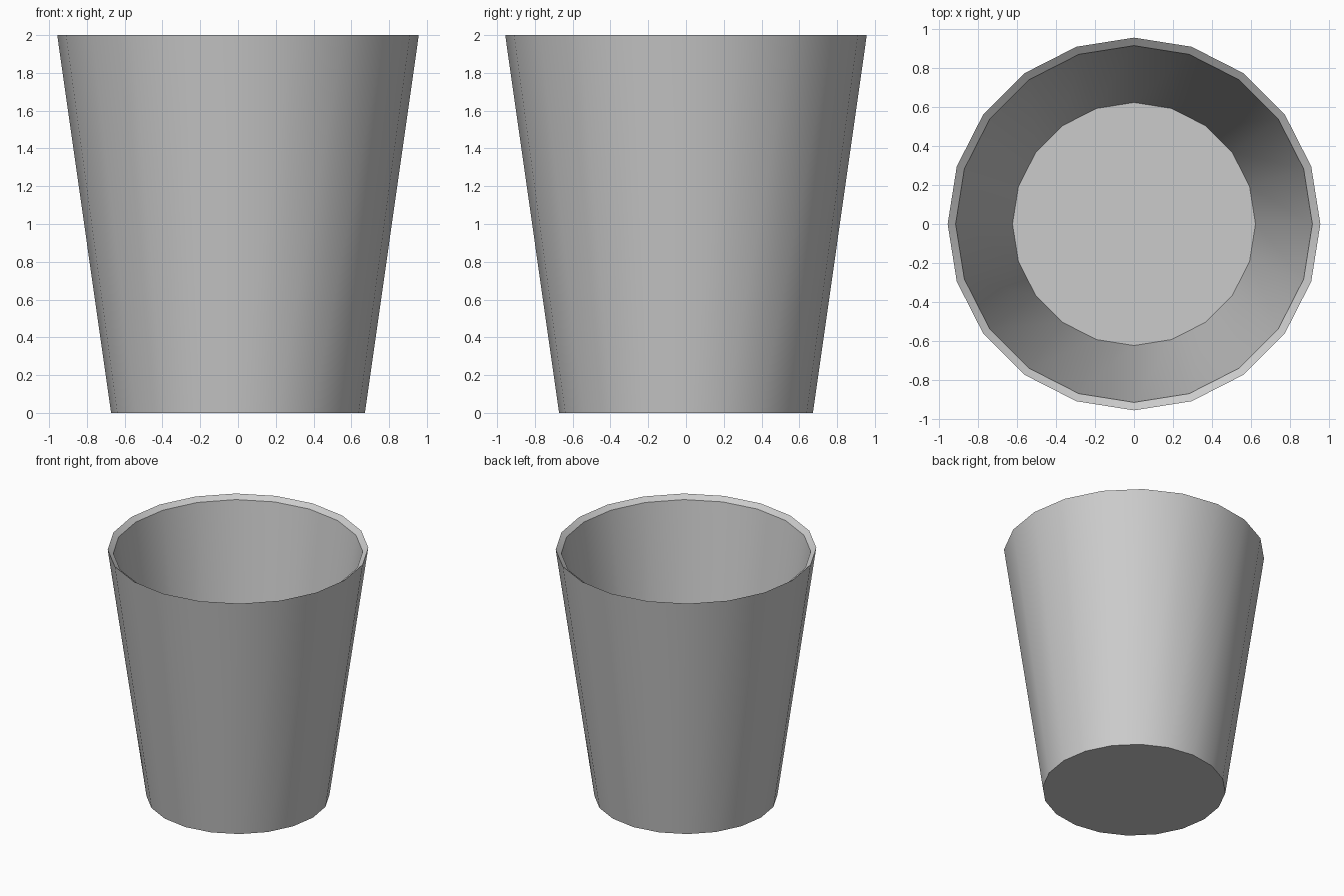
import bpy, bmesh
from math import cos, sin, tau

if "Cube" in bpy.data.objects:
    bpy.data.objects.remove(bpy.data.objects["Cube"])

SIDES = 20

# Closed wall profile as (radius, height): base, outer lip, inner lip, inner floor
PROFILE = [(0.672, 0.0), (0.957, 2.0), (0.916, 1.97), (0.624, 0.035)]

bm = bmesh.new()
rings = [[bm.verts.new((r * cos(tau * i / SIDES), r * sin(tau * i / SIDES), z))
          for i in range(SIDES)] for r, z in PROFILE]

# Outer wall, sloping rim and inner wall
for a, b in zip(rings, rings[1:]):
    for i in range(SIDES):
        j = (i + 1) % SIDES
        bm.faces.new((a[i], a[j], b[j], b[i]))

# Underside and inside floor
bm.faces.new(rings[0][::-1])
bm.faces.new(rings[-1])
bmesh.ops.recalc_face_normals(bm, faces=bm.faces)

mesh = bpy.data.meshes.new("cup")
bm.to_mesh(mesh)
bm.free()
cup = bpy.data.objects.new("cup", mesh)
bpy.context.collection.objects.link(cup)

# Smooth walls with crisp rim and base
bpy.context.view_layer.objects.active = cup
cup.select_set(True)
bpy.ops.object.shade_smooth_by_angle()
